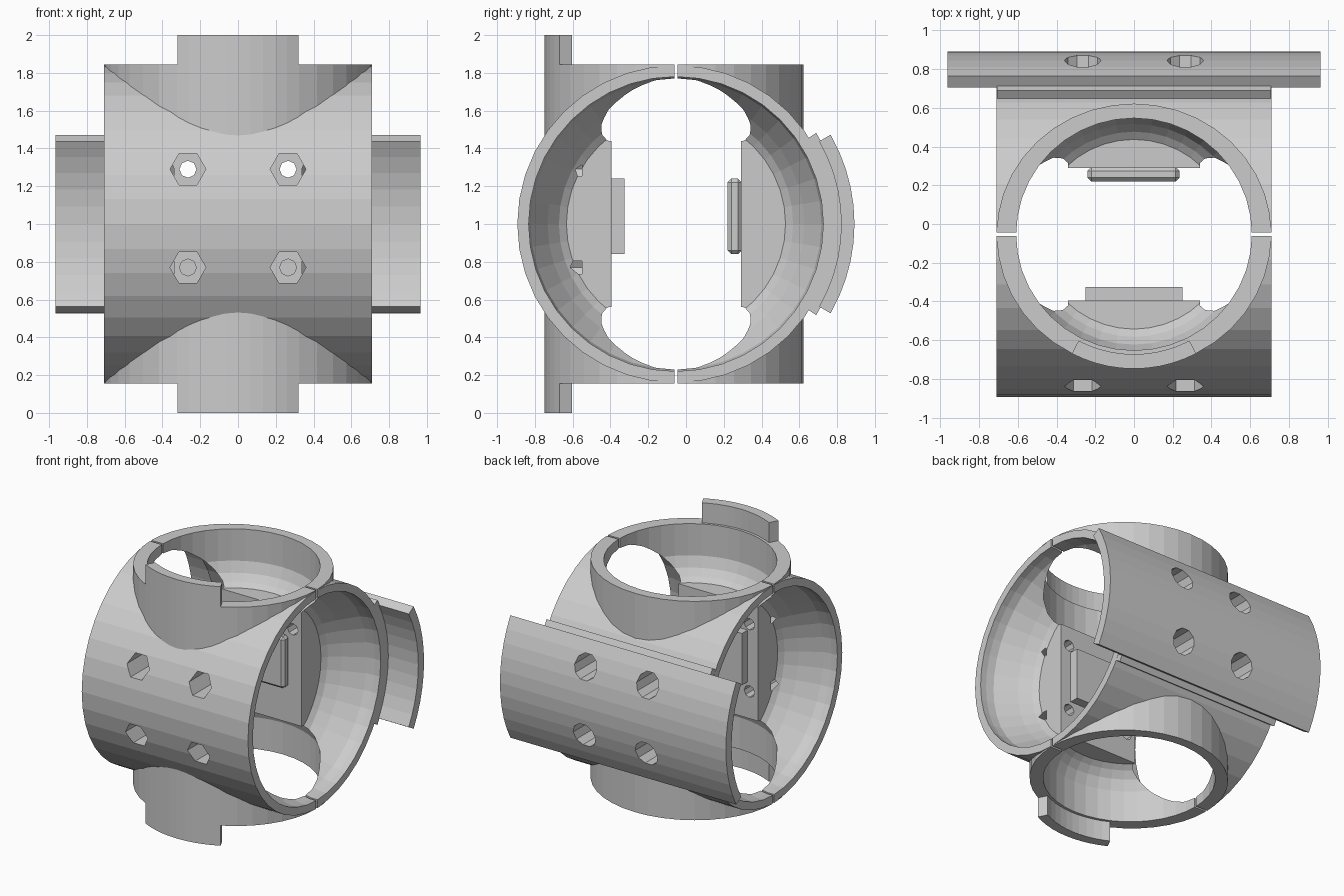
import bpy, bmesh, math
from mathutils import Vector

if "Cube" in bpy.data.objects:
    bpy.data.objects.remove(bpy.data.objects["Cube"])

C = Vector((0, -0.053, 1.0))   # crossing point of the two pipe axes
SEG = 40


def make(name, bm):
    bmesh.ops.recalc_face_normals(bm, faces=bm.faces)
    me = bpy.data.meshes.new(name)
    bm.to_mesh(me)
    bm.free()
    ob = bpy.data.objects.new(name, me)
    bpy.context.collection.objects.link(ob)
    return ob


def place(axis, d, u, v):
    """d runs along the axis, u is y, v is the remaining direction."""
    return C + (Vector((d, u, v)) if axis == 'X' else Vector((v, u, d)))


def lathe(name, axis, profile, sx=1.0, seg=SEG):
    bm = bmesh.new()
    rings = []
    for d, r in profile:
        rings.append([bm.verts.new(place(axis, d, r * math.cos(2 * math.pi * i / seg),
                                         sx * r * math.sin(2 * math.pi * i / seg)))
                      for i in range(seg)])
    for a, b in zip(rings, rings[1:]):
        for i in range(seg):
            j = (i + 1) % seg
            bm.faces.new((a[i], a[j], b[j], b[i]))
    bm.faces.new(rings[0])
    bm.faces.new(rings[-1])
    return make(name, bm)


def sector(name, axis, side, r0, r1, half_angle, half_len, n=10):
    """Curved plate centred on the +y or -y side of an axis."""
    bm = bmesh.new()
    angs = [half_angle * (2 * i / n - 1) for i in range(n + 1)]
    pts = [(side * r1 * math.cos(a), r1 * math.sin(a)) for a in angs]
    pts += [(side * r0 * math.cos(a), r0 * math.sin(a)) for a in reversed(angs)]
    lo = [bm.verts.new(place(axis, -half_len, *p)) for p in pts]
    hi = [bm.verts.new(place(axis, half_len, *p)) for p in pts]
    bm.faces.new(lo)
    bm.faces.new(hi)
    for i in range(len(pts)):
        j = (i + 1) % len(pts)
        bm.faces.new((lo[i], lo[j], hi[j], hi[i]))
    return make(name, bm)


def box(name, lo, hi):
    bm = bmesh.new()
    bmesh.ops.create_cube(bm, size=1)
    for v in bm.verts:
        v.co = Vector([(a + b) / 2 + c * (b - a) for a, b, c in zip(lo, hi, v.co)])
    return make(name, bm)


def peg(name, x, z, y0, y1, r, seg):
    bm = bmesh.new()
    loops = [[bm.verts.new((x + r * math.cos(2 * math.pi * i / seg), y,
                            z + r * math.sin(2 * math.pi * i / seg)))
              for i in range(seg)] for y in (y0, y1)]
    for i in range(seg):
        j = (i + 1) % seg
        bm.faces.new((loops[0][i], loops[0][j], loops[1][j], loops[1][i]))
    bm.faces.new(loops[0])
    bm.faces.new(loops[1])
    return make(name, bm)


def boolean(ob, tool, op):
    tool.hide_render = True
    m = ob.modifiers.new("bool", 'BOOLEAN')
    m.operation, m.object, m.solver = op, tool, 'EXACT'
    bpy.context.view_layer.objects.active = ob
    bpy.ops.object.modifier_apply(modifier=m.name)
    bpy.data.objects.remove(tool, do_unlink=True)


# Bore profiles: narrow beside the pad, flaring out to the pipe opening
X_BORE = [(.34, .58), (.37, .62), (.45, .68), (.60, .77), (.66, .78), (1.1, .78)]
Z_BORE = [(.44, .49), (.47, .53), (.52, .57), (.60, .60), (1.1, .60)]


def half_shell(name, side):
    # outer hull of the two crossing pipes
    ob = lathe(name, 'X', [(-.71, .84), (.71, .84)])
    ry = .69 if side < 0 else .675
    boolean(ob, lathe("riser", 'Z', [(-.845, ry), (.845, ry)], .71 / ry), 'UNION')
    if side < 0:
        # tongues at top and bottom
        boolean(ob, sector("tongue", 'Z', -1, .62, .695, math.radians(27.5), 1.0), 'UNION')
    else:
        # long curved saddle plate on the back and its thicker root
        boolean(ob, sector("root", 'X', 1, .80, .885, math.radians(33), .709), 'UNION')
        boolean(ob, sector("saddle", 'X', 1, .875, .945, math.radians(30), .965), 'UNION')
    # bores
    for s in (1, -1):
        boolean(ob, lathe("bore", 'X', [(s * d, r) for d, r in X_BORE]), 'DIFFERENCE')
        boolean(ob, lathe("bore", 'Z', [(s * d, r) for d, r in Z_BORE], 1.015), 'DIFFERENCE')
    boolean(ob, box("channel", (-.37, -.395, .53), (.37, .29, 1.47)), 'DIFFERENCE')
    # keep only this side of the seam
    if side < 0:
        cut = box("seam", (-2, -.061, -1), (2, 2, 3))
    else:
        cut = box("seam", (-2, -2, -1), (2, -.045, 3))
    boolean(ob, cut, 'DIFFERENCE')
    # screw holes: wide head recess outside, narrow hole through the pad
    for x in (-.265, .265):
        for z in (1.29, .77):
            deep = .55
            boolean(ob, peg("head", x, z, side * 1.2, side * deep, .095,
                            6 if side < 0 else 10), 'DIFFERENCE')
            if side < 0 or z > 1:
                boolean(ob, peg("shank", x, z, side * .7, side * .15, .045, 8), 'DIFFERENCE')
    return ob


half_shell("front_shell", -1)
half_shell("back_shell", 1)

# Raised locating plates on the inner pads
box("front_pad_plate", (-.25, -.40, .84), (.25, -.325, 1.24))
plate = box("back_pad_plate", (-.24, .22, .84), (.235, .295, 1.24))
bev = plate.modifiers.new("corner", 'BEVEL')
bev.width, bev.segments = .02, 1
